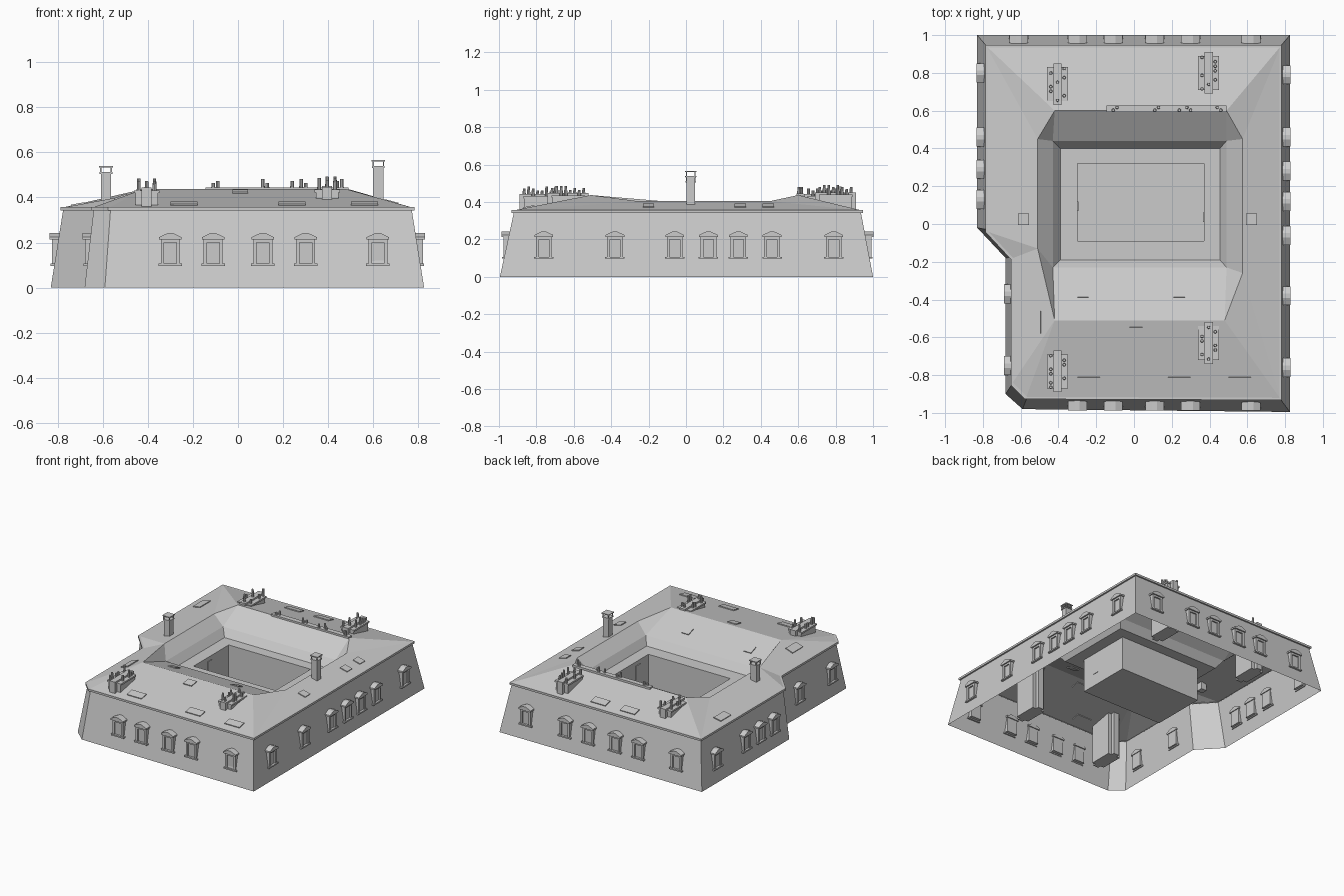
import bpy, bmesh, math, random
from mathutils import Vector, Matrix
from mathutils.bvhtree import BVHTree

if "Cube" in bpy.data.objects:
    bpy.data.objects.remove(bpy.data.objects["Cube"])

random.seed(4)


def make(name, verts, faces):
    me = bpy.data.meshes.new(name)
    me.from_pydata(verts, [], faces)
    ob = bpy.data.objects.new(name, me)
    bpy.context.collection.objects.link(ob)
    return ob


def finish(name, bm):
    me = bpy.data.meshes.new(name)
    bm.to_mesh(me)
    bm.free()
    ob = bpy.data.objects.new(name, me)
    bpy.context.collection.objects.link(ob)
    return ob


def add_box(bm, x0, x1, y0, y1, z0, z1):
    m = Matrix.Translation(((x0 + x1) / 2, (y0 + y1) / 2, (z0 + z1) / 2))
    m = m @ Matrix.Diagonal((x1 - x0, y1 - y0, z1 - z0, 1))
    bmesh.ops.create_cube(bm, size=1, matrix=m)


def add_pot(bm, x, y, z0, z1, r=0.009):
    bmesh.ops.create_cone(bm, cap_ends=True, segments=8, radius1=r, radius2=r * 0.8,
                          depth=z1 - z0, matrix=Matrix.Translation((x, y, (z0 + z1) / 2)))


def loft(name, rings, cap_last=False):
    n = len(rings[0])
    verts = [v for r in rings for v in r]
    faces = [(k * n + i, k * n + (i + 1) % n, (k + 1) * n + (i + 1) % n, (k + 1) * n + i)
             for k in range(len(rings) - 1) for i in range(n)]
    if cap_last:
        faces.append(tuple(range((len(rings) - 1) * n, len(rings) * n)))
    return make(name, verts, faces)


def ring(pts, z, grow=0.0):
    return [(x + math.copysign(grow, x), y + math.copysign(grow, y), z) for x, y in pts]


def rect(x0, x1, y0, y1):
    return [(x0, y0), (x1, y0), (x1, y1), (x0, y1)]


# Sloping outer walls, open below
base = [(-.59, -.98), (.825, -.995), (.825, 1), (-.83, 1), (-.83, -.02), (-.68, -.18), (-.68, -.90)]
eave = [(-.565, -.915), (.77, -.92), (.77, .935), (-.775, .935), (-.775, -.03), (-.64, -.175), (-.64, -.84)]
loft("outer_walls", [ring(base, 0), ring(eave, .345)])

# Eave cornice
loft("cornice", [ring(eave, .342), ring(eave, .342, .012), ring(eave, .357, .012), ring(eave, .357)])

# Roof: eave ring 0-6, ridge ring 7-14, courtyard rim 15-18
ridge = [(-.42, -.51, .437), (.48, -.51, .437), (.575, -.26, .405), (.575, .45, .405),
         (.49, .60, .437), (-.42, .60, .437), (-.51, .45, .405), (-.51, -.13, .405)]
rim = rect(-.43, .49, -.23, .44)
roof_v = ring(eave, .354, .008) + ridge + ring(rim, .335)
F1, F2, R1, R2, B2, B1, L2, L1 = range(7, 15)
roof_f = [(0, 1, F2, F1), (1, R1, F2), (1, 2, R2, R1), (2, B2, R2), (2, 3, B1, B2), (3, L2, B1),
          (3, 4, L1, L2), (4, 5, L1), (5, 6, F1, L1), (6, 0, F1),
          (F1, F2, 16, 15), (F2, R1, 16), (R1, R2, 17, 16), (R2, B2, 17),
          (B2, B1, 18, 17), (B1, L2, 18), (L2, L1, 15, 18), (L1, F1, 15)]
make("roof", roof_v, roof_f)
tree = BVHTree.FromPolygons([Vector(v) for v in roof_v], roof_f)

# Courtyard: steep lining, ledge, shaft and floor
inner = rect(-.30, .37, -.09, .32)
loft("courtyard", [ring(rim, .335), ring(rect(-.39, .455, -.19, .40), .28),
                   ring(inner, .28), ring(inner, .03)], True)
bm = bmesh.new()
add_box(bm, -.303, -.295, .07, .12, .12, .25)
add_box(bm, .365, .373, .01, .06, .12, .25)
finish("courtyard_doors", bm)


# Dormer windows; local -y faces outward, k is the inward lean of the wall
def dormer(name, x, y, angle, k):
    bm = bmesh.new()
    f, back = k * .11 - .012, k * .22 + .005
    for s in (-1, 1):
        a, b = sorted((s * .027, s * .042))
        add_box(bm, a, b, f, back, .105, .215)
    add_box(bm, -.027, .027, f, back, .2, .215)
    add_box(bm, -.027, .027, f + .01, back, .105, .2)
    add_box(bm, -.052, .052, f - .006, k * .11 + .005, .097, .107)
    prof = [(-.05, .213), (.05, .213), (.05, .224), (.012, .242), (-.012, .242), (-.05, .224)]
    front = [bm.verts.new((px, f - .01, pz)) for px, pz in prof]
    rear = [bm.verts.new((px, k * .24 + .008, pz)) for px, pz in prof]
    bm.faces.new(front)
    bm.faces.new(rear[::-1])
    for i in range(6):
        j = (i + 1) % 6
        bm.faces.new((front[j], front[i], rear[i], rear[j]))
    ob = finish(name, bm)
    ob.location = (x, y, 0)
    ob.rotation_euler.z = math.radians(angle)


for x in (-.30, -.11, .11, .30, .62):
    dormer("front_dormer", x, -.988, 0, .21)
for x in (-.61, -.30, -.11, .11, .30, .62):
    dormer("back_dormer", x, 1, 180, .188)
for y in (-.76, -.38, -.06, .12, .28, .46, .79):
    dormer("right_dormer", .825, y, 90, .16)
for y in (.80, .46, .29, .13):
    dormer("left_dormer", -.83, y, -90, .16)
for y in (-.37, -.75):
    dormer("left_wing_dormer", -.68, y, -90, .116)

# Skylights laid on the roof slope
skylights = [(-.24, -.84, .12, .06), (.24, -.84, .12, .06), (.56, -.84, .12, .06), (.01, -.575, .07, .06),
             (-.52, -.52, .06, .12), (-.27, -.36, .06, .06), (.24, -.36, .06, .06), (.68, .44, .06, .06),
             (.68, .29, .06, .06), (.68, -.20, .06, .06), (-.71, .59, .06, .12), (-.15, .87, .12, .06),
             (.09, .87, .12, .06)]
for x, y, w, d in skylights:
    hit, nor, _, _ = tree.ray_cast(Vector((x, y, 1)), Vector((0, 0, -1)))
    if nor.z < 0:
        nor = -nor
    bm = bmesh.new()
    add_box(bm, -w / 2, w / 2, -d / 2, d / 2, -.006, .006)
    bm.transform(Matrix.Translation(hit) @ Vector((0, 0, 1)).rotation_difference(nor).to_matrix().to_4x4())
    finish("skylight", bm)

# Wide chimney stacks running down into the attic, with clay pots
for x, y, top in ((-.405, -.78, .432), (-.405, .74, .432), (.395, -.63, .435), (.395, .80, .44)):
    bm = bmesh.new()
    add_box(bm, x - .05, x + .05, y - .085, y + .085, .08, top - .012)
    add_box(bm, x - .056, x + .056, y - .09, y + .09, top - .012, top)
    add_box(bm, x - .022, x + .022, y - .11, y + .11, .08, top + .012)
    for i in range(8):
        px = x + random.choice((-.035, .035, 0))
        add_pot(bm, px, y - .085 + i * .024, top, top + random.choice((.03, .04, .052)))
    finish("chimney_stack", bm)

# Long low chimney wall along the back ridge
bm = bmesh.new()
add_box(bm, -.145, .49, .592, .628, .38, .445)
for i, x in enumerate((-.11, -.09, .11, .13, .24, .28, .30, .44, .46)):
    add_pot(bm, x, .603 + .014 * (i % 2), .44, .465 + .008 * (i % 3))
finish("ridge_chimney_wall", bm)

# Two tall single chimneys with raised caps
for x, top in ((-.585, .54), (.622, .567)):
    bm = bmesh.new()
    y = .025
    add_box(bm, x - .023, x + .023, y - .023, y + .023, .34, top - .03)
    add_box(bm, x - .028, x + .028, y - .028, y + .028, top - .036, top - .028)
    for sx in (-1, 1):
        for sy in (-1, 1):
            px, py = x + sx * .023, y + sy * .023
            add_box(bm, px - .003, px + .003, py - .003, py + .003, top - .03, top - .006)
    add_box(bm, x - .03, x + .03, y - .03, y + .03, top - .007, top)
    finish("tall_chimney", bm)
